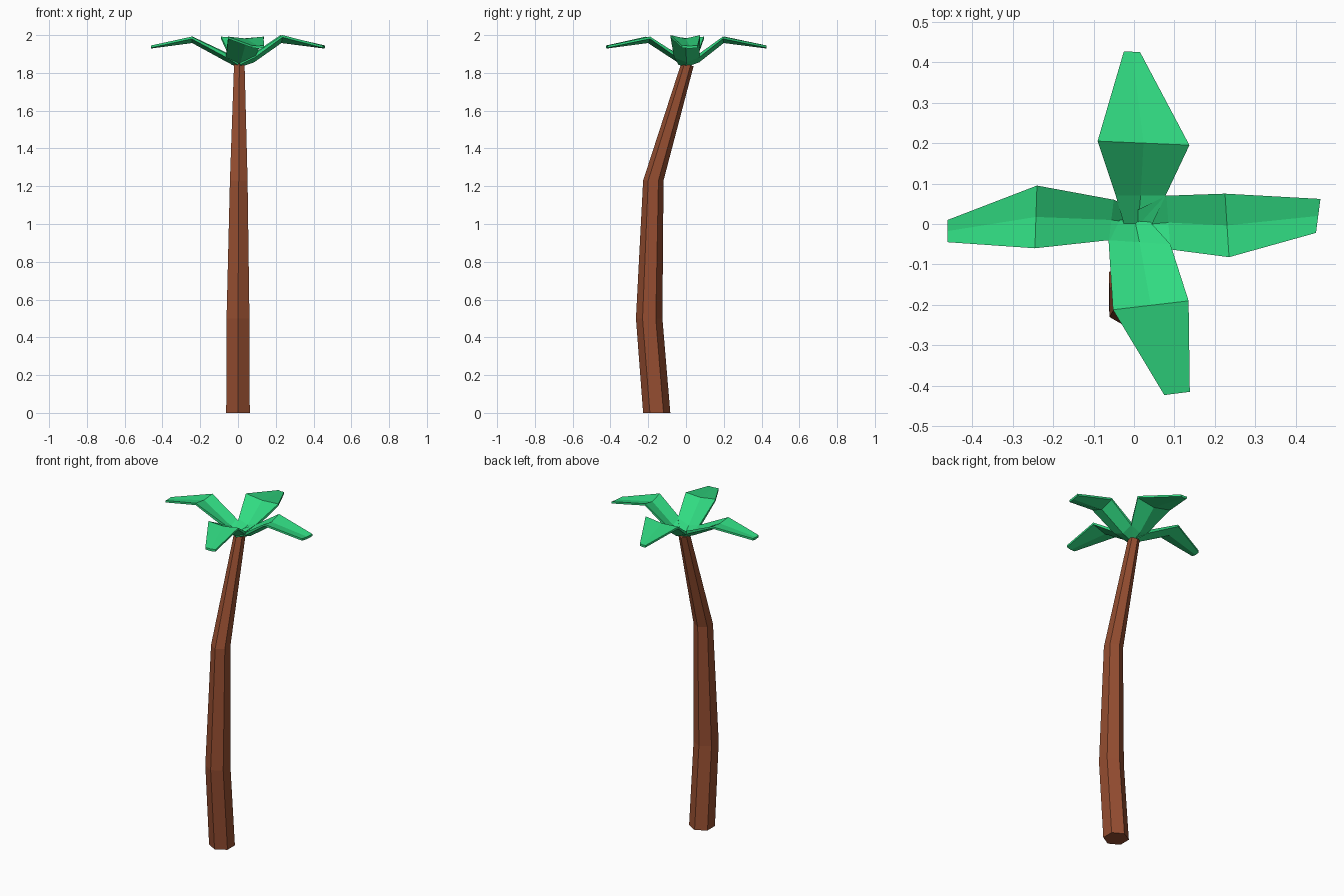
import bpy, bmesh, math
from mathutils import Vector

if "Cube" in bpy.data.objects:
    bpy.data.objects.remove(bpy.data.objects["Cube"])


def material(name, rgb):
    m = bpy.data.materials.new(name)
    m.diffuse_color = (*rgb, 1)
    m.use_nodes = True
    m.node_tree.nodes["Principled BSDF"].inputs["Base Color"].default_value = m.diffuse_color
    return m


def loft(name, rings, mat):
    """Skin a list of closed rings and cap both ends."""
    bm = bmesh.new()
    loops = [[bm.verts.new(p) for p in ring] for ring in rings]
    n = len(loops[0])
    for a, b in zip(loops, loops[1:]):
        for i in range(n):
            j = (i + 1) % n
            bm.faces.new((a[i], a[j], b[j], b[i]))
    bm.faces.new(loops[0][::-1])
    bm.faces.new(loops[-1])
    bmesh.ops.recalc_face_normals(bm, faces=bm.faces[:])
    me = bpy.data.meshes.new(name)
    bm.to_mesh(me)
    bm.free()
    me.materials.append(mat)
    ob = bpy.data.objects.new(name, me)
    bpy.context.collection.objects.link(ob)
    return ob


bark = material("bark", (0.30, 0.075, 0.03))
green = material("leaf_green", (0.03, 0.70, 0.22))

# Trunk: bent six-sided column (x, y, z, radius, top slope)
path = [(0, -0.155, 0, 0.072, 0), (0, -0.195, 0.50, 0.070, 0),
        (0.004, -0.173, 1.23, 0.054, 0), (0.007, 0.008, 1.845, 0.032, -0.3)]
rings = []
for x, y, z, r, s in path:
    angles = [math.radians(30 + 60 * i) for i in range(6)]
    rings.append([(x + r * math.cos(a), y + r * math.sin(a), z + s * r * math.sin(a))
                  for a in angles])
loft("trunk", rings, bark)


# Fronds: shallow V-shaped sections from root to tip
# heights per section: (edge z, centre z, edge thickness, centre thickness)
heights = {"root": (1.868, 1.846, 0.025, 0.016), "shoulder": (1.902, 1.878, 0.02, 0.022),
           "bend": (1.992, 1.982, 0.012, 0.024), "tip": (1.945, 1.943, 0.012, 0.014)}


def frond(name, root, shoulder, bend, tip, lift=0):
    rings = []
    for key, (p, q) in zip(heights, (root, shoulder, bend, tip)):
        ez, cz, et, ct = heights[key]
        if key == "bend":
            ez += lift
        p, q = Vector(p), Vector(q)
        c = (p + q) / 2
        rings.append([(*p, ez), (*c, cz), (*q, ez),
                      (*q, ez - et), (*c, cz - ct), (*p, ez - et)])
    loft(name, rings, green)


frond("frond_back", ((-0.025, 0.0), (0.045, 0.0)), ((-0.045, 0.07), (0.078, 0.07)),
      ((-0.09, 0.205), (0.137, 0.195)), ((-0.025, 0.427), (0.015, 0.425)))
frond("frond_front", ((-0.035, 0.01), (0.04, 0.005)), ((-0.063, -0.04), (0.09, -0.05)),
      ((-0.052, -0.212), (0.135, -0.19)), ((0.075, -0.423), (0.138, -0.415)))
frond("frond_left", ((0.0, -0.03), (0.0, 0.035)), ((-0.062, -0.04), (-0.05, 0.06)),
      ((-0.245, -0.06), (-0.24, 0.095)), ((-0.461, -0.045), (-0.461, 0.01)))
frond("frond_right", ((0.01, -0.04), (0.01, 0.035)), ((0.09, -0.063), (0.08, 0.07)),
      ((0.235, -0.082), (0.225, 0.075)), ((0.45, -0.022), (0.461, 0.062)), 0.008)
